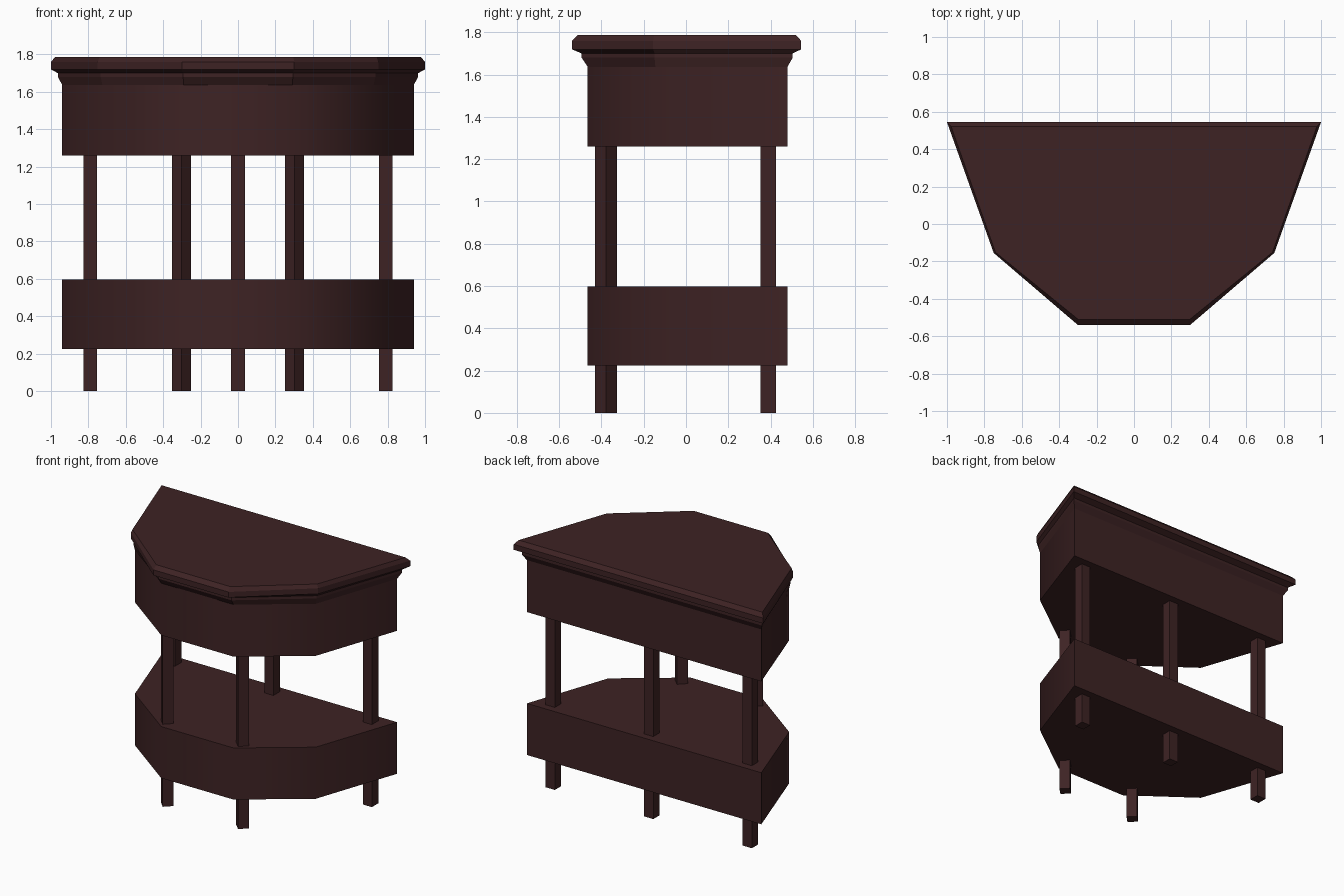
import bpy, bmesh, math

if "Cube" in bpy.data.objects:
    bpy.data.objects.remove(bpy.data.objects["Cube"])

wood = bpy.data.materials.new("dark brown wood")
wood.diffuse_color = (0.048, 0.0165, 0.0175, 1)
wood.use_nodes = True
wood.node_tree.nodes["Principled BSDF"].inputs["Base Color"].default_value = wood.diffuse_color

# Right half of the plan outlines, front to back (mirrored for the left)
BODY = [(0.29, -0.465), (0.725, -0.145), (0.94, 0.48)]
RIM = [(0.30, -0.54), (0.75, -0.155), (1.0, 0.545)]


def outline(t):
    """Plan outline blended from body (t=0) to tabletop rim (t=1)."""
    half = [(a[0] + (b[0] - a[0]) * t, a[1] + (b[1] - a[1]) * t)
            for a, b in zip(BODY, RIM)]
    return half + [(-x, y) for x, y in reversed(half)]


def stack(name, profile, smooth=None):
    """Closed solid from stacked outlines; profile = [(z, t), ...] upwards."""
    bm = bmesh.new()
    rings = [[bm.verts.new((x, y, z)) for x, y in outline(t)] for z, t in profile]
    n = len(rings[0])
    for lo, hi in zip(rings, rings[1:]):
        for i in range(n):
            j = (i + 1) % n
            bm.faces.new((lo[i], lo[j], hi[j], hi[i]))
    bm.faces.new(rings[0][::-1])
    bm.faces.new(rings[-1])
    finish(name, bm)
    if smooth:
        ob = bpy.context.scene.objects[name]
        bpy.context.view_layer.objects.active = ob
        ob.select_set(True)
        bpy.ops.object.shade_smooth_by_angle(angle=math.radians(smooth))
        ob.select_set(False)


def finish(name, bm):
    bmesh.ops.recalc_face_normals(bm, faces=bm.faces)
    me = bpy.data.meshes.new(name)
    bm.to_mesh(me)
    bm.free()
    me.materials.append(wood)
    ob = bpy.data.objects.new(name, me)
    bpy.context.scene.collection.objects.link(ob)
    return ob


def leg(name, x, y, turn=0):
    bm = bmesh.new()
    bmesh.ops.create_cube(bm, size=1)
    bmesh.ops.scale(bm, vec=(0.073, 0.073, 1.27), verts=bm.verts)
    ob = finish(name, bm)
    ob.location = (x, y, 0.635)
    ob.rotation_euler.z = math.radians(turn)


# Lower shelf box and upper apron box
stack("lower_shelf", [(0.224, 0), (0.598, 0)], 40)
stack("upper_apron", [(1.26, 0), (1.637, 0)], 40)

# Tabletop with stepped moulding underneath and bevelled edge
stack("tabletop", [(1.637, 0), (1.68, 0.38), (1.70, 0.38), (1.72, 1),
                   (1.76, 1), (1.787, 0.62)])

# Legs: three along the back, two turned 45 degrees at the front
leg("back_leg_middle", 0, 0.39)
for side, s in (("left", -1), ("right", 1)):
    leg("back_leg_" + side, s * 0.79, 0.39)
    leg("front_leg_" + side, s * 0.302, -0.379, 45)
